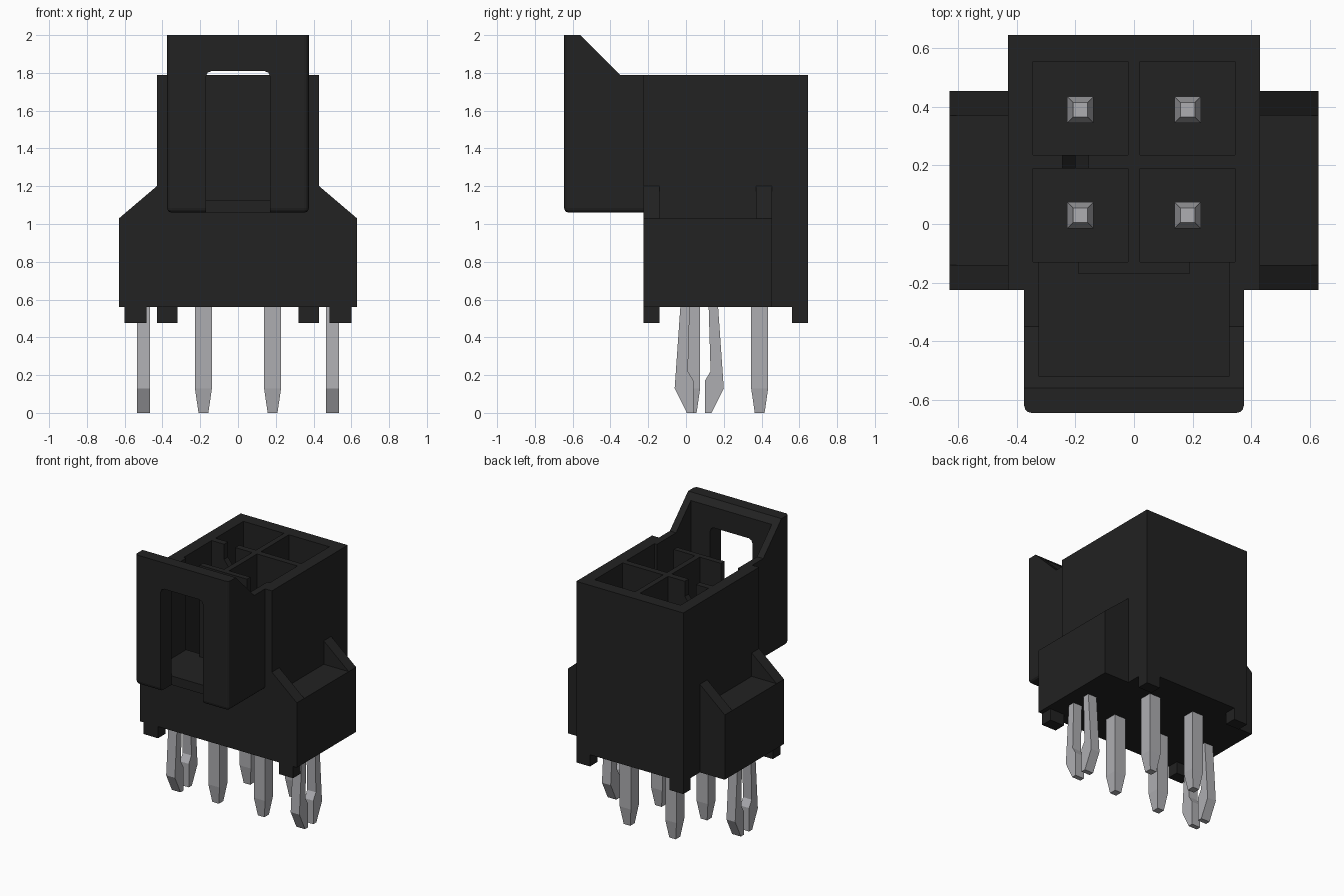
import bpy, bmesh
from mathutils import Vector

if "Cube" in bpy.data.objects:
    bpy.data.objects.remove(bpy.data.objects["Cube"])


def material(name, rgb):
    m = bpy.data.materials.new(name)
    m.diffuse_color = (*rgb, 1)
    m.use_nodes = True
    m.node_tree.nodes["Principled BSDF"].inputs["Base Color"].default_value = m.diffuse_color
    return m


BLACK = material("black plastic", (0.016, 0.016, 0.016))
METAL = material("tinned metal", (0.42, 0.42, 0.44))


def finish(name, bm, mat):
    bmesh.ops.recalc_face_normals(bm, faces=bm.faces[:])
    me = bpy.data.meshes.new(name)
    bm.to_mesh(me)
    bm.free()
    me.materials.append(mat)
    ob = bpy.data.objects.new(name, me)
    bpy.context.collection.objects.link(ob)
    return ob


def prism(points, offset, bm=None):
    """Extrude a 3D outline along the offset vector."""
    bm = bm or bmesh.new()
    face = bm.faces.new([bm.verts.new(p) for p in points])
    ext = bmesh.ops.extrude_face_region(bm, geom=[face])["geom"]
    bmesh.ops.translate(bm, vec=Vector(offset),
                        verts=[v for v in ext if isinstance(v, bmesh.types.BMVert)])
    return bm


def box(x, y, z, bm=None):
    pts = [(x[0], y[0], z[0]), (x[1], y[0], z[0]), (x[1], y[1], z[0]), (x[0], y[1], z[0])]
    return prism(pts, (0, 0, z[1] - z[0]), bm)


def cut(targets, bm):
    """Subtract a cutter from each target, then discard it."""
    cutter = finish("cutter", bm, BLACK)
    cutter.hide_render = True
    for ob in targets:
        mod = ob.modifiers.new("cut", 'BOOLEAN')
        mod.operation = 'DIFFERENCE'
        mod.solver = 'EXACT'
        mod.object = cutter
        bpy.context.view_layer.objects.active = ob
        bpy.ops.object.modifier_apply(modifier=mod.name)
    bpy.data.objects.remove(cutter)


# Housing block
housing = finish("housing", box((-.43, .43), (-.225, .645), (.56, 1.79)), BLACK)

# Latch shroud: sloped side profile with rounded front and bottom edges
profile = [(-.645, 1.06), (-.225, 1.06), (-.225, 1.79), (-.35, 1.79), (-.56, 2), (-.645, 2)]
bm = prism([(-.375, y, z) for y, z in profile], (.75, 0, 0))
round_edges = []
for e in bm.edges:
    a, b = (v.co for v in e.verts)
    bottom = max(a.z, b.z) < 1.07
    front = max(a.y, b.y) < -.64
    if (bottom and min(a.y, b.y) < -.6) or (front and abs(a.x - b.x) < .01):
        round_edges.append(e)
bmesh.ops.bevel(bm, geom=round_edges, offset=.025, segments=3, profile=.5, affect='EDGES')
shroud = finish("latch_shroud", bm, BLACK)

# Four contact cells
cells = bmesh.new()
for x in ((-.345, -.02), (.02, .345)):
    for y in ((-.13, .19), (.235, .555)):
        box(x, y, (.75, 2.1), cells)
cut([housing], cells)

# Notch in the cell divider
cut([housing], prism([(-.245, .18, 1.85), (-.245, .18, 1.68), (-.2, .18, 1.62),
                      (-.155, .18, 1.68), (-.155, .18, 1.85)], (0, .065, 0)))

# Latch channel, leaving a short wall in front of the cells
cut([housing, shroud], box((-.325, .325), (-.52, -.17), (1.125, 2.1)))
sides = bmesh.new()
for x in ((-.325, -.19), (.19, .325)):
    box(x, (-.2, -.125), (1.125, 2.1), sides)
cut([housing], sides)

# Latch window, with rounded upper corners
cut([shroud], prism([(-.17, -.7, 1.0), (.17, -.7, 1.0), (.17, -.7, 1.78), (.161, -.7, 1.801),
                     (.14, -.7, 1.81), (-.14, -.7, 1.81), (-.161, -.7, 1.801),
                     (-.17, -.7, 1.78)], (0, .18, 0)))

# Side wings with gussets, and standoff feet
for s, side in ((-1, "left"), (1, "right")):
    bm = box(sorted((s * .43, s * .63)), (-.225, .455), (.56, 1.03))
    for y in (-.225, .37):
        prism([(s * .43, y, 1.03), (s * .63, y, 1.03), (s * .43, y, 1.2)], (0, .085, 0), bm)
    finish(side + "_wing", bm, BLACK)
    finish(side + "_front_foot",
           box(sorted((s * .485, s * .6)), (-.225, -.14), (.475, .56)), BLACK)
    finish(side + "_back_foot",
           box(sorted((s * .32, s * .43)), (.56, .645), (.475, .56)), BLACK)

    # Forked board lock: two mirrored prongs
    prong = [(.1, .56), (.05, .56), (.06, .22), (.03, .17), (.03, 0), (.065, 0), (.13, .13)]
    bm = bmesh.new()
    for m in (-1, 1):
        prism([(s * .5 - .035, .07 + m * y, z) for y, z in prong], (.07, 0, 0), bm)
    finish(side + "_board_lock", bm, METAL)

    # Square contact pins tapered at both ends
    for y, row in ((.03, "front"), (.39, "back")):
        bm = bmesh.new()
        rings = []
        for z, h in ((0, .026), (.13, .045), (1.3, .045), (1.4, .025)):
            rings.append([bm.verts.new((s * .183 + dx * h, y + dy * h, z))
                          for dx, dy in ((-1, -1), (1, -1), (1, 1), (-1, 1))])
        for a, b in zip(rings, rings[1:]):
            for i in range(4):
                bm.faces.new((a[i], a[(i + 1) % 4], b[(i + 1) % 4], b[i]))
        bm.faces.new(rings[0])
        bm.faces.new(rings[-1])
        finish(side + "_" + row + "_pin", bm, METAL)
